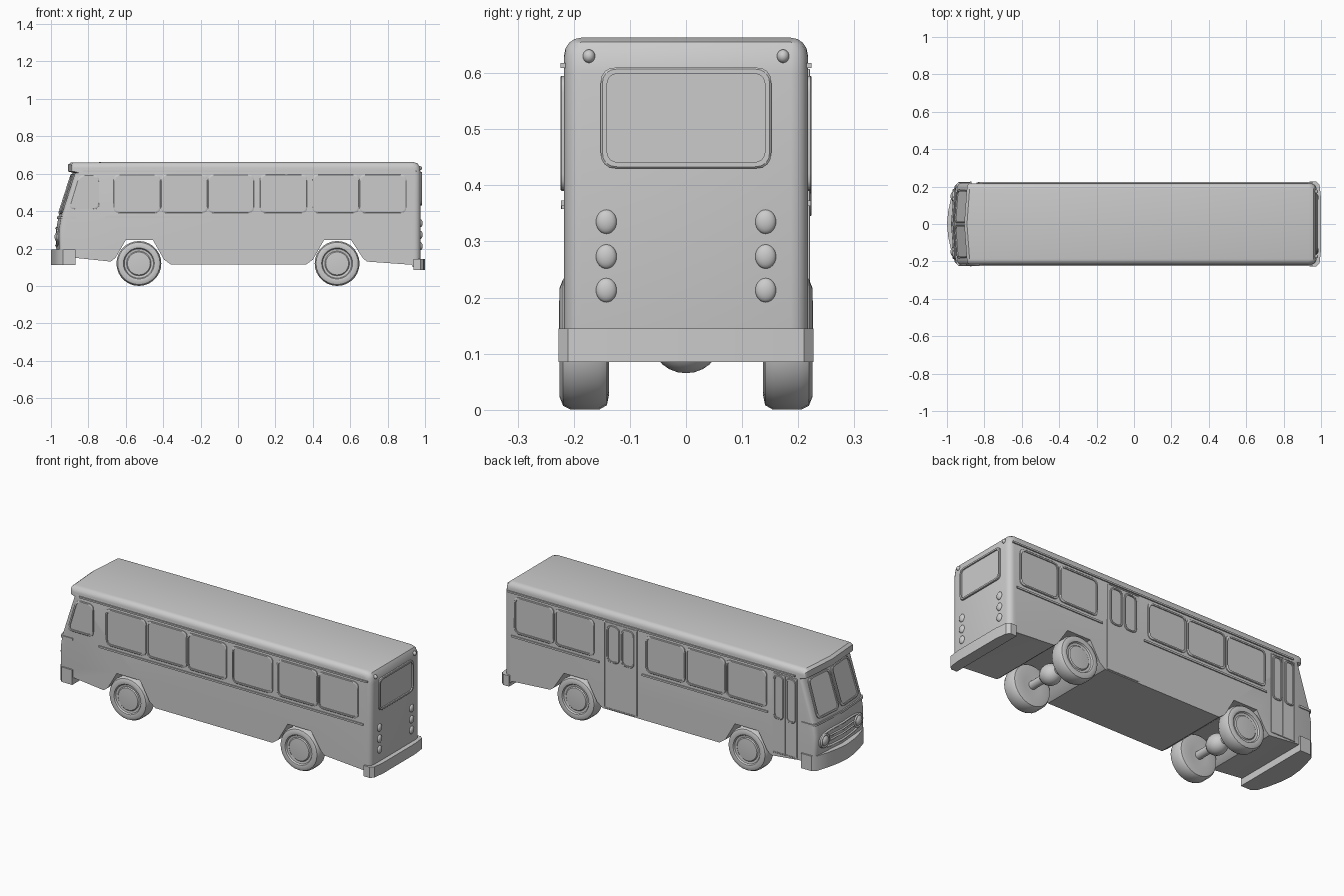
import bpy, bmesh, math
from mathutils import Vector as V

if "Cube" in bpy.data.objects:
    bpy.data.objects.remove(bpy.data.objects["Cube"])


def finish(obj, angle=35):
    bpy.ops.object.select_all(action='DESELECT')
    obj.select_set(True)
    bpy.context.view_layer.objects.active = obj
    bpy.ops.object.shade_smooth_by_angle(angle=math.radians(angle))


def loft(name, loops, angle=35):
    """Skin a stack of equal closed loops and cap both ends."""
    bm = bmesh.new()
    rows = [[bm.verts.new(p) for p in loop] for loop in loops]
    n = len(rows[0])
    for a, b in zip(rows, rows[1:]):
        for i in range(n):
            j = (i + 1) % n
            bm.faces.new((a[i], a[j], b[j], b[i]))
    bm.faces.new(rows[0][::-1])
    bm.faces.new(rows[-1])
    bmesh.ops.recalc_face_normals(bm, faces=bm.faces)
    me = bpy.data.meshes.new(name)
    bm.to_mesh(me)
    bm.free()
    obj = bpy.data.objects.new(name, me)
    bpy.context.collection.objects.link(obj)
    finish(obj, angle)
    return obj


def box(name, x0, x1, y0, y1, z0, z1):
    plan = [(x0, y0), (x1, y0), (x1, y1), (x0, y1)]
    return loft(name, [[(x, y, z) for x, y in plan] for z in (z0, z1)])


def plate(name, plan, z0, z1):
    return loft(name, [[(x, y, z) for x, y in plan] for z in (z0, z1)])


def ball(name, loc, size):
    bpy.ops.mesh.primitive_uv_sphere_add(segments=20, ring_count=12, location=loc)
    obj = bpy.context.object
    obj.name = name
    obj.scale = size
    finish(obj, 60)


def tube(name, pts, r, cyclic=False):
    cu = bpy.data.curves.new(name, 'CURVE')
    cu.dimensions = '3D'
    cu.bevel_depth, cu.bevel_resolution, cu.use_fill_caps = r, 2, True
    sp = cu.splines.new('POLY')
    sp.points.add(len(pts) - 1)
    for q, p in zip(sp.points, pts):
        q.co = (*p, 1)
    sp.use_cyclic_u = cyclic
    bpy.context.collection.objects.link(bpy.data.objects.new(name, cu))


def rounded(corners, r, w=0.0):
    """Round a polygon's corners after moving its edges inwards by w."""
    n = len(corners)
    ins = []
    for i, p in enumerate(corners):
        a = (corners[i - 1] - p).normalized()
        b = (corners[(i + 1) % n] - p).normalized()
        ins.append(p + (a + b) * w / max(a.cross(b).length, 0.3))
    out = []
    for i, p in enumerate(ins):
        a = p + (ins[i - 1] - p).normalized() * r
        b = p + (ins[(i + 1) % n] - p).normalized() * r
        for t in (0, .25, .5, .75, 1):
            out.append(a * (1 - t) ** 2 + p * 2 * t * (1 - t) + b * t * t)
    return out


def frame(name, corners, hint, r=.03, w=.01, d=.007):
    """Raised frame with a recessed pane inside."""
    c = [V(p) for p in corners]
    n = (c[1] - c[0]).cross(c[2] - c[1]).normalized()
    if n.dot(V(hint)) < 0:
        n = -n
    outer, inner = rounded(c, r), rounded(c, max(r - w * .6, .003), w)
    lift = lambda loop, h: [p + n * h for p in loop]
    return loft(name, [lift(outer, -.004), lift(outer, d * .7), lift(rounded(c, r, w * .25), d),
                       lift(inner, d), lift(inner, .0015)])


def side_frame(name, x0, x1, z0, z1, side, slant=0, y=.217, **kw):
    pts = [(x0, z0), (x1, z0), (x1, z1), (x0 + slant, z1)]
    return frame(name, [(x, side * y, z) for x, z in pts], (0, side, 0), **kw)


# Body: side profile (x, z, front setback, rear inset, roof inset) swept across the width
R, FLAT, HALF = .03, .187, .217
profile = [(-.955, .14, 1, 0, 0), (-.972, .20, 1, 0, 0), (-.972, .30, 1, 0, 0), (-.96, .37, 1, 0, 0),
           (-.885, .605, 1, 0, 0), (-.908, .612, 1, 0, 0), (-.908, .648, 1, 0, .5), (-.893, .660, 1, 0, 1),
           (-.5, .663, 0, 0, 1), (.935, .663, 0, .3, 1), (.96, .655, 0, .7, .9), (.972, .635, 0, 1, .5),
           (.976, .60, 0, 1, 0), (.976, .15, 0, 1, 0), (.965, .10, 0, 1, 0), (.93, .113, 0, 0, 0),
           (.69, .13, 0, 0, 0), (.67, .145, 0, 0, 0), (.605, .245, 0, 0, 0), (.46, .245, 0, 0, 0),
           (.40, .14, 0, 0, 0), (.365, .115, 0, 0, 0), (-.36, .115, 0, 0, 0), (-.395, .14, 0, 0, 0),
           (-.455, .245, 0, 0, 0), (-.60, .245, 0, 0, 0), (-.655, .15, 0, 0, 0), (-.68, .13, 0, 0, 0),
           (-.87, .15, 0, 0, 0)]


def corner(y):
    t = max(0, min(1, (abs(y) - FLAT) / R))
    return R * (1 - math.sqrt(1 - t * t))


def setback(y):
    return .014 * min(abs(y) / FLAT, 1) + .6 * corner(y)


half = [FLAT + R * math.sin(math.radians(a)) for a in (0, 22.5, 45, 67.5, 90)]
stations = [-y for y in half[::-1]] + [0] + half
loft("body", [[(x + f * setback(y) - b * corner(y), y, z - r * corner(y)) for x, z, f, b, r in profile]
              for y in stations])

# Side windows
for x0, x1 in ((-.665, -.415), (-.412, -.162), (-.16, .085), (.117, .37), (.397, .647), (.65, .9)):
    side_frame("side_window_left", x0, x1, .39, .595, -1)
for x0, x1 in ((-.655, -.402), (-.398, -.152), (-.148, .095), (.415, .66), (.665, .91)):
    side_frame("side_window_right", x0, x1, .39, .595, 1)
side_frame("driver_window", -.905, -.742, .41, .592, -1, slant=.055)

# Doors with two tall panes each
side_frame("middle_door", .15, .355, .12, .607, 1, r=.006, w=.006, d=.004)
for x0 in (.168, .258):
    side_frame("middle_door_pane", x0, x0 + .078, .385, .592, 1, w=.008)
side_frame("front_door", -.842, -.69, .152, .6, 1, r=.006, w=.006, d=.004)
box("front_door_seam", -.769, -.763, .21, .221, .155, .597)
for x0 in (-.834, -.758):
    side_frame("front_door_pane", x0, x0 + .06, .345, .59, 1, r=.025, w=.008)

# Gutters and belt mouldings
for s in (-1, 1):
    box("roof_gutter", -.83, .955, s * .212, s * .224, .609, .618)
box("belt_moulding", -.71, .93, -.223, -.212, .363, .373)
for x0, x1 in ((-.66, .12), (.385, .93)):
    box("belt_moulding", x0, x1, .212, .223, .363, .373)

# Split windscreen
def screen(y, z):
    return (-.96 + (z - .37) * .319 + setback(y), y, z)


for s in (-1, 1):
    frame("windscreen", [screen(s * .006, .385), screen(s * .184, .385), screen(s * .178, .596),
                         screen(s * .006, .596)], (-1, 0, .3), r=.03, w=.01, d=.008)

# Front trim strip, lamp surround and headlights
ys = [-y for y in half[::-1]] + [0] + half
plate("front_trim", [(-.967 + setback(y), y * 1.025) for y in ys] + [(-.87, .222), (-.87, -.222)], .358, .37)
oval = []
for i in range(32):
    a = 2 * math.pi * i / 32
    y = .185 * math.copysign(abs(math.cos(a)) ** .6, math.cos(a))
    oval.append((-.972 + setback(y), y, .262 + .046 * math.copysign(abs(math.sin(a)) ** .7, math.sin(a))))
tube("lamp_surround", oval, .006, True)
for z in (.25, .274):
    tube("grille_bar", [(-.973 + setback(y), y, z) for y in (-.105, 0, .105)], .005)
for s in (-1, 1):
    ball("headlight", (-.959, s * .148, .262), (.022, .03, .03))
    tube("headlight_rim", [(-.965, s * .148 + .033 * math.cos(a), .262 + .033 * math.sin(a))
                           for a in [i * math.pi / 12 for i in range(24)]], .006, True)

# Rear window and lamps
frame("rear_window", [(.976, -.152, .43), (.976, .152, .43), (.976, .152, .61), (.976, -.152, .61)],
      (1, 0, 0), r=.028, w=.011, d=.009)
for s in (-1, 1):
    for z in (.335, .273, .213):
        ball("tail_lamp", (.976, s * .142, z), (.011, .0185, .0215))
    ball("marker_lamp", (.972, s * .173, .63), (.012, .011, .012))

# Bumpers
edge = [(-.87, .226), (-.935, .225), (-.958, .205), (-.978, .14), (-.993, .07)]
plate("front_bumper", edge + [(-1, 0)] + [(x, -y) for x, y in edge[::-1]], .112, .195)
edge = [(.938, .227), (.975, .227), (.992, .21), (1, .14)]
plate("rear_bumper", edge + [(x, -y) for x, y in edge[::-1]], .085, .145)

# Wheels and axles
tyre = [(.05, .14), (.092, .137), (.112, .141), (.12, .155), (.12, .205), (.113, .219), (.098, .225),
        (.083, .222), (.078, .214), (.066, .212), (.061, .217), (.03, .219)]
ring = [2 * math.pi * i / 28 for i in range(28)]
for x in (-.53, .53):
    for s in (-1, 1):
        loft("wheel", [[(x + r * math.cos(a), s * y, .12 + r * math.sin(a)) for a in ring] for r, y in tyre])
    loft("axle", [[(x + .022 * math.cos(a), y, .12 + .022 * math.sin(a)) for a in ring] for y in (-.15, .15)])
    ball("differential", (x, 0, .12), (.055, .06, .055))
